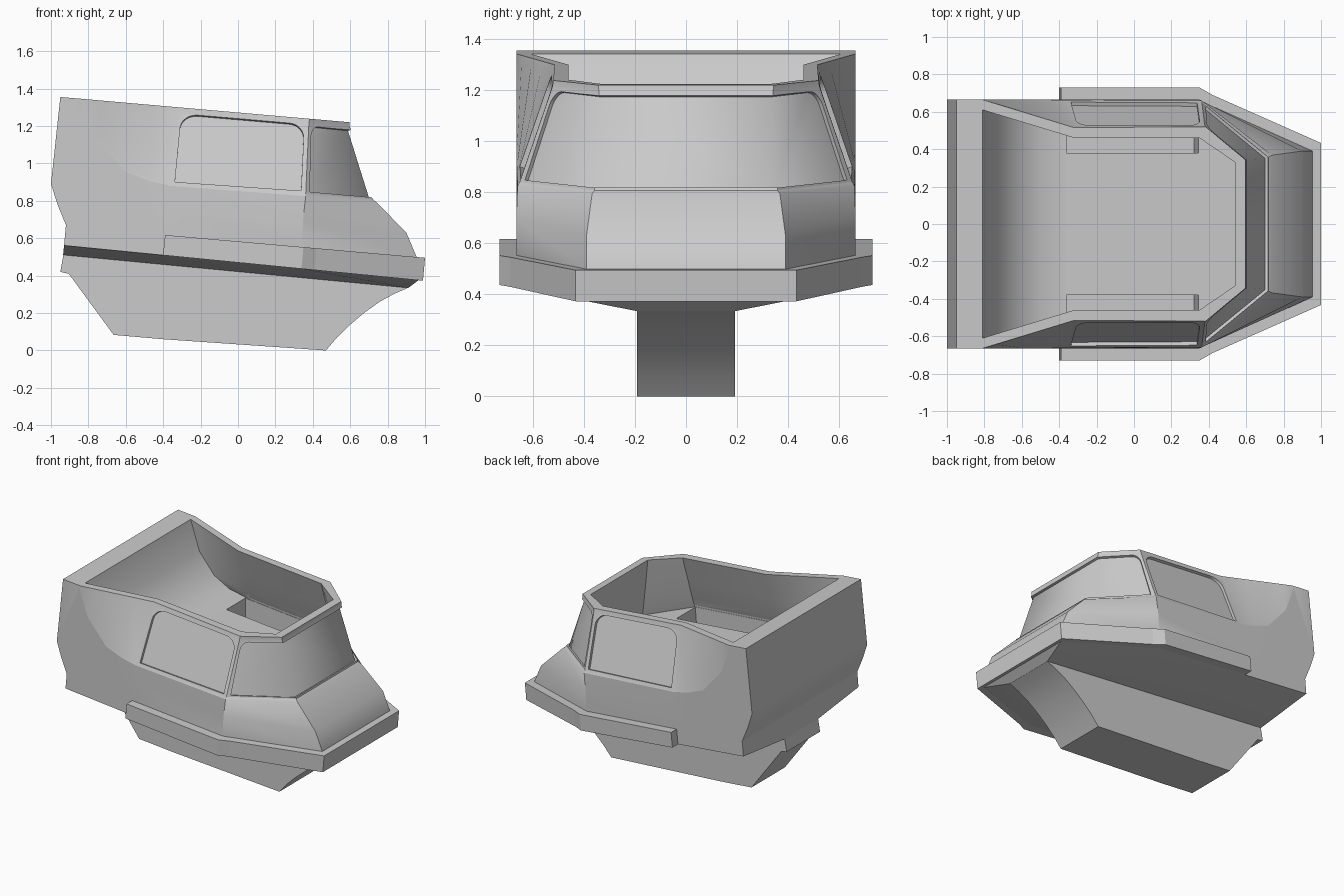
import bpy, bmesh, math
from mathutils import Vector as V

if "Cube" in bpy.data.objects:
    bpy.data.objects.remove(bpy.data.objects["Cube"])

TILT = -0.0877  # the whole hull is pitched nose-down


def make(name, bm):
    bmesh.ops.recalc_face_normals(bm, faces=bm.faces)
    me = bpy.data.meshes.new(name)
    bm.to_mesh(me)
    bm.free()
    ob = bpy.data.objects.new(name, me)
    bpy.context.collection.objects.link(ob)
    return ob


def select(ob):
    bpy.ops.object.select_all(action='DESELECT')
    ob.select_set(True)
    bpy.context.view_layer.objects.active = ob


def smooth(ob, deg=25):
    select(ob)
    bpy.ops.object.shade_smooth_by_angle(angle=math.radians(deg))


def flip(p):
    return V((p[0], -p[1], p[2]))


def loft(name, halves):
    """Skin mirrored half-outlines into a closed solid."""
    bm = bmesh.new()
    rings = [[bm.verts.new(p) for p in list(h) + [flip(q) for q in reversed(h)]] for h in halves]
    n = len(rings[0])
    for a, b in zip(rings, rings[1:]):
        for i in range(n):
            j = (i + 1) % n
            bm.faces.new((a[i], a[j], b[j], b[i]))
    bm.faces.new(rings[0])
    bm.faces.new(rings[-1])
    return make(name, bm)


def prism(name, profile, y0, y1):
    bm = bmesh.new()
    a, b = [[bm.verts.new((x, y, z)) for x, z in profile] for y in (y0, y1)]
    bm.faces.new(a)
    bm.faces.new(b)
    for i in range(len(a)):
        j = (i + 1) % len(a)
        bm.faces.new((a[i], a[j], b[j], b[i]))
    return make(name, bm)


def outline(rear, c, d, e, fr=(.25, .35, .6, .82)):
    """Half outline: rear corner, flare columns, door rear, door front, nose corner."""
    r, c, d, e = V(rear), V(c), V(d), V(e)
    return [r] + [r.lerp(c, f) for f in fr] + [c, d, e]


def level(z0, pts, tilt=TILT):
    return [V((x, y, z0 + tilt * x)) for x, y in pts]


# Outer skin, from underside up to the rim
W = .665
under = outline(*level(.421, [(-.935, .19), (-.35, .19), (.34, .19), (.91, .19)], -.0955))
base = outline(*level(.47, [(-.93, W), (-.35, W), (.34, W), (.965, .40)], -.098))
waist = outline((-.92, W, .67), (-.365, W, .63), (.34, W, .56), (.955, .39, .50))
hood = outline((-.965, W, .78), (-.36, W, .75), (.348, W, .70), (.90, .39, .63))
sill = [V(p) for p in ((-1, W, .89), (-.82, W, 1.33), (-.75, W, 1.13), (-.6, W, .955),
                       (-.47, W, .905), (-.36, .662, .88), (.362, .66, .825), (.738, .368, .795))]
rim = [V((-.95, W, 1.355))] + outline(*level(1.272, [(-.81, W), (-.32, .515), (.38, .515), (.59, .34)]),
                                      fr=(.15, .42, .7))
glass = [a.lerp(b, .04) for a, b in zip(sill, rim)]
glass[-3:] = [V((-.36, .656, .89)), V((.362, .652, .84)), V((.72, .358, .808))]
under_lip = [a.lerp(b, .94) for a, b in zip(glass, rim)]
lip = [p.copy() for p in rim]
lip[6], lip[7] = lip[6] + V((.003, .005, 0)), lip[7] + V((.005, .004, 0))

# Cavity rings, from the rim down to the raised floor
cavity = []
for z0, xr, ys, xe in ((1.272, -.81, .46, .54), (1.064, -.74, .53, .56), (.93, -.62, .575, .575),
                       (.875, -.5, .597, .58), (.86, -.37, .6, .585)):
    cavity.append(outline(*level(z0, [(xr, .61), (-.32, ys), (.35, ys), (xe, .33)]),
                          fr=(.12, .25, .5, .75)))

body = loft("cab_body", [under, base, waist, hood, sill, glass, under_lip, lip] + cavity)


def subtract(tool):
    tool.hide_render = True
    mod = body.modifiers.new("recess", 'BOOLEAN')
    mod.operation, mod.solver, mod.object = 'DIFFERENCE', 'EXACT', tool
    select(body)
    bpy.ops.object.modifier_apply(modifier=mod.name)
    bpy.data.objects.remove(tool)


# Footwells sunk in the floor beside the doors
for s in (1, -1):
    subtract(prism("footwell_cutter", [(-.36, .632), (.322, .572), (.345, .845), (-.36, .907)],
                   s * .38, s * .598))


# Window recesses: curved-corner panels on the body surface, thickened and cut out
def on_quad(q, s, t):
    return q[0].lerp(q[1], s).lerp(q[3].lerp(q[2], s), t)


def corner(s, t, rs, rt, a0):
    return [(s + rs * math.cos(math.radians(a0 + k * 15)),
             t + rt * math.sin(math.radians(a0 + k * 15))) for k in range(7)]


def cut(panels, thick):
    bm = bmesh.new()
    for pts in panels:
        bm.faces.new([bm.verts.new(p) for p in pts])
    bmesh.ops.remove_doubles(bm, verts=bm.verts, dist=1e-4)
    tool = make("window_cutter", bm)
    sol = tool.modifiers.new("thick", 'SOLIDIFY')
    sol.thickness, sol.offset, sol.use_even_offset = thick, 0, True
    subtract(tool)


door = [glass[5], glass[6], rim[6], rim[5]]
st = [(.03, .03), (.965, .03)] + corner(.855, .74, .11, .18, 0) + corner(.155, .74, .125, .18, 90)
side = [on_quad(door, s, t) for s, t in st]
cut([side], .04)
cut([[flip(p) for p in reversed(side)]], .04)

wing = [glass[6], glass[7], rim[7], rim[6]]
st = [(.06, .025), (1, .025), (1, .9)] + corner(.22, .76, .16, .14, 90)
half = [on_quad(wing, s, t) for s, t in st]
cut([half, [half[1], flip(half[1]), flip(half[2]), half[2]], [flip(p) for p in reversed(half)]], .032)
smooth(body)

# Soft bend at the windscreen corners, crisp crease along the flare
crease = sill[1:6]
for e in body.data.edges:
    a, b = [body.data.vertices[i].co for i in e.vertices]
    if all(.54 < p.x < .73 and .31 < abs(p.y) < .37 and .8 < p.z < 1.2 for p in (a, b)) \
            and a.y * b.y > 0 and abs(a.z - b.z) > .25:
        e.use_edge_sharp = False
    if all(any((V((p.x, abs(p.y), p.z)) - c).length < .002 for c in crease) for p in (a, b)):
        e.use_edge_sharp = True

# Bumper belt around the nose and doors
plan = [(-.39, .73), (.35, .73), (.42, .69), (1.0, .433)]
top = level(.583, plan)
belt = loft("bumper_belt", [top, level(.47, [(x - .011, y) for x, y in plan], -.098)])

# Keel with curved bow
bow = [(.47, 0), (.53, .07), (.60, .138), (.68, .205), (.76, .262), (.84, .305), (.91, .335)]
keel = prism("keel", [(-.93, .53), (-.95, .42), (-.905, .41), (-.665, .083), (-.4, .06)] + bow + [(.6, .41)],
             -.193, .193)
smooth(keel)
